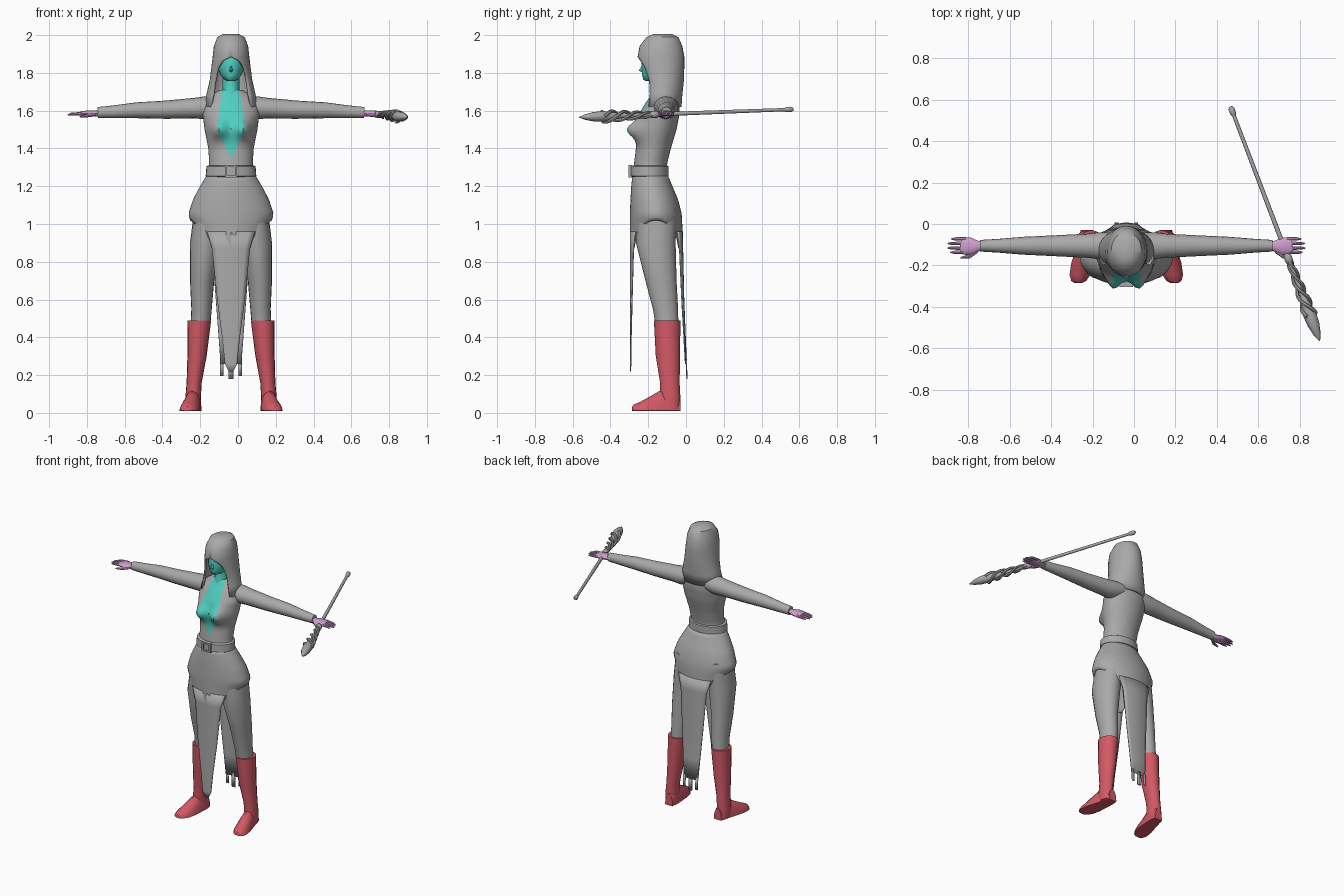
import bpy, bmesh
from math import sin, cos, pi, exp, radians
from mathutils import Vector

if "Cube" in bpy.data.objects:
    bpy.data.objects.remove(bpy.data.objects["Cube"])

CX = -0.037  # body axis; all parts are laid out relative to it
parts = []


def material(name, rgb):
    m = bpy.data.materials.new(name)
    m.use_nodes = True
    m.diffuse_color = (*rgb, 1)
    m.node_tree.nodes["Principled BSDF"].inputs["Base Color"].default_value = (*rgb, 1)
    return m


GREY = material("cloth grey", (0.40, 0.40, 0.40))
TEAL = material("skin teal", (0.08, 0.62, 0.53))
RED = material("boot red", (0.65, 0.10, 0.13))
LILAC = material("hand lilac", (0.60, 0.34, 0.60))


def loft(name, rings, mat, closed=True, caps=True, thick=0):
    """Skin a list of equal-length rings or strips."""
    bm = bmesh.new()
    rows = [[bm.verts.new(p) for p in r] for r in rings]
    n = len(rows[0])
    for a, b in zip(rows, rows[1:]):
        for i in range(n if closed else n - 1):
            k = (i + 1) % n
            bm.faces.new((a[i], a[k], b[k], b[i]))
    if closed and caps:
        bm.faces.new(rows[0])
        bm.faces.new(rows[-1])
    bmesh.ops.remove_doubles(bm, verts=bm.verts, dist=0.0002)
    bmesh.ops.recalc_face_normals(bm, faces=bm.faces)
    me = bpy.data.meshes.new(name)
    bm.to_mesh(me)
    bm.free()
    me.materials.append(mat)
    ob = bpy.data.objects.new(name, me)
    ob.location.x = CX
    bpy.context.collection.objects.link(ob)
    if thick:
        mod = ob.modifiers.new("thickness", "SOLIDIFY")
        mod.thickness = thick
        mod.offset = 0
    parts.append(ob)
    return ob


def interp(rows, z):
    """Linear lookup in rows sorted from high to low first value."""
    z = min(max(z, rows[-1][0]), rows[0][0])
    for a, b in zip(rows, rows[1:]):
        if z >= b[0]:
            f = (a[0] - z) / (a[0] - b[0])
            return [p + (q - p) * f for p, q in zip(a, b)]


def oval(z, front, back, rx, x=0, n=24, gap=0):
    """Horizontal ring; gap leaves an opening at the front."""
    cy, ry = (front + back) / 2, (back - front) / 2
    out = []
    for i in range(n):
        a = gap + (2 * pi - 2 * gap) * i / (n - 1) if gap is not None else 2 * pi * i / n
        out.append(Vector((x + rx * sin(a), cy - ry * cos(a), z)))
    return out


def tube(name, rows, mat, n=10):
    """Rows of (point, side radius, up radius) along a mostly level path."""
    pts = [Vector(r[0]) for r in rows]
    rings = []
    for i, (p, ra, rb) in enumerate(rows):
        t = (pts[min(i + 1, len(pts) - 1)] - pts[max(i - 1, 0)]).normalized()
        u = t.cross(Vector((0, 0, 1))).normalized()
        v = u.cross(t)
        rings.append([pts[i] + u * ra * cos(2 * pi * k / n) + v * rb * sin(2 * pi * k / n)
                      for k in range(n)])
    return loft(name, rings, mat)


# Torso with bust, then an open neckline cut into its front
body = [(1.71, -.17, -.06, .06), (1.68, -.185, -.045, .11), (1.64, -.215, -.035, .145),
        (1.58, -.25, -.035, .15), (1.50, -.26, -.05, .14), (1.40, -.265, -.08, .12),
        (1.32, -.275, -.10, .115), (1.25, -.28, -.10, .125)]
rings = []
for j in range(30):
    ring = oval(*interp(body, 1.71 - .46 * j / 29), n=40, gap=None)
    for p in ring:
        if p.y < -.15:
            p.y -= sum(.065 * exp(-((p.x - b) / .045) ** 2 - ((p.z - 1.5) / .05) ** 2)
                       for b in (-.065, .065))
    rings.append(ring)
torso = loft("torso", rings, GREY)
torso.data.materials.append(TEAL)
bm = bmesh.new()
bm.from_mesh(torso.data)
cuts = [(.04, 1.76, .075, 1.5), (.075, 1.5, 0, 1.35)]
for x0, z0, x1, z1 in cuts:
    for s in (-1, 1):
        bmesh.ops.bisect_plane(bm, geom=bm.verts[:] + bm.edges[:] + bm.faces[:],
                               plane_co=(s * x0, 0, z0), plane_no=(z0 - z1, 0, s * (x1 - x0)))
for f in bm.faces:
    c = f.calc_center_median()
    inside = all(abs(c.x) < x0 + (x1 - x0) * (z0 - c.z) / (z0 - z1) for x0, z0, x1, z1 in cuts)
    f.material_index = int(inside and c.y < -.13)
bm.to_mesh(torso.data)
bm.free()

# Neck, face and nose
loft("neck", [oval(z, f, -.07, .045, gap=None) for z, f in ((1.80, -.17), (1.73, -.17), (1.66, -.19))], TEAL)
face = [(1.92, -.215, -.07, .065), (1.87, -.235, -.06, .07), (1.83, -.234, -.06, .07),
        (1.79, -.233, -.08, .056), (1.765, -.226, -.10, .036), (1.757, -.215, -.12, .018)]
loft("face", [oval(*r, gap=None) for r in face], TEAL)
loft("nose", [oval(z, f, -.21, r, n=8, gap=None)
              for z, f, r in ((1.845, -.23, .004), (1.812, -.25, .010), (1.803, -.23, .008))], TEAL)

# Hood, open at the face and draping over the shoulders
hood = [(2.0, -.14, -.14, 0, 0), (2.0, -.17, -.075, .04, 0), (1.985, -.205, -.045, .068, 0),
        (1.94, -.24, -.025, .085, 0), (1.885, -.25, -.015, .091, 0), (1.865, -.249, -.015, .094, 25),
        (1.83, -.245, -.015, .098, 42), (1.76, -.23, -.017, .107, 50),
        (1.69, -.22, -.025, .123, 48), (1.62, -.23, -.03, .137, 50)]
loft("hood", [oval(z, f, b, rx, n=33, gap=radians(g)) for z, f, b, rx, g in hood],
     GREY, closed=False, thick=.012)

# Belt and square buckle frame
belt = [(1.31, -.285, -.10, .122), (1.305, -.294, -.092, .13),
        (1.255, -.296, -.092, .134), (1.25, -.285, -.10, .128)]
loft("belt", [oval(*r, n=32, gap=None) for r in belt], GREY)
frame = [[Vector((x * w, y, 1.28 + z * w)) for x, z in ((-1, -1), (1, -1), (1, 1), (-1, 1))]
         for w, y in ((.033, -.285), (.033, -.305), (.022, -.305), (.022, -.285))]
loft("buckle", frame, GREY, caps=False)

# Flared skirt with a dipping hem
flare = [(1.26, -.28, -.10, .125), (1.20, -.287, -.075, .16), (1.13, -.291, -.045, .198),
         (1.05, -.294, -.025, .224), (.98, -.294, -.022, .198), (.86, -.294, -.018, .185)]
hem = [(1, 1.02), (.85, .985), (.7, .97), (.5, .87), (0, .85)]
rings = []
for j in range(13):
    ring = []
    for i in range(48):
        a = 2 * pi * i / 48
        low = interp(hem, abs(sin(a)))[1]
        z, f, b, rx = interp(flare, 1.26 + (low - 1.26) * j / 12)
        ring.append(Vector((rx * sin(a), (f + b) / 2 - (b - f) / 2 * cos(a), z)))
    rings.append(ring)
loft("skirt", rings, GREY, caps=False, thick=.006)


# Long hanging panels, front and back, with three tails behind
def panel(name, rows, bow):
    loft(name, [[Vector((w * k / 4, y + bow * (w * k / 4) ** 2, z)) for k in range(-4, 5)]
                for z, w, y in rows], GREY, closed=False, thick=.006)


panel("front_panel", [(.96, .125, -.294), (.87, .1, -.294), (.6, .073, -.294),
                      (.4, .047, -.294), (.26, .032, -.294), (.22, .012, -.294)], 1.6)
panel("back_panel", [(.96, .125, -.02), (.87, .1, -.018), (.6, .08, -.012),
                     (.4, .065, -.004), (.26, .055, .002)], -1.6)
for x, low, w in ((-.048, .195, .009), (0, .18, .013), (.048, .195, .009)):
    loft("panel_tail", [[Vector((x - w, y, z)), Vector((x + w, y, z))]
                        for z, y in ((.28, .001), (low, .005))], GREY, closed=False, thick=.006)

# Limbs, built once per side
leg = [(1.08, -.26, -.05, .085, .11), (.9, -.265, -.055, .082, .135), (.7, -.215, -.05, .064, .153),
       (.55, -.175, -.042, .054, .156), (.46, -.16, -.04, .052, .162)]
shaft = [(.49, -.17, -.03, .063, .168), (.3, -.16, -.031, .051, .180),
         (.16, -.137, -.034, .040, .195), (.09, -.14, -.03, .041, .2), (.02, -.14, -.03, .04, .2)]
foot = [(-.028, .19, .03, .08), (-.07, .193, .038, .11), (-.13, .203, .045, .11),
        (-.19, .214, .052, .075), (-.245, .224, .05, .045), (-.275, .23, .036, .033),
        (-.285, .232, .018, .022)]
sleeve = [(.08, .065, .05, 1.625), (.14, .064, .06, 1.615), (.19, .058, .055, 1.613),
          (.35, .05, .048, 1.605), (.5, .043, .042, 1.602), (.62, .033, .034, 1.594),
          (.705, .028, .029, 1.59)]
palm = [(.69, .018, .015, -.105), (.72, .028, .017, -.107), (.75, .042, .017, -.108),
        (.785, .042, .013, -.106), (.80, .034, .009, -.104)]
for s, side in ((1, "left"), (-1, "right")):
    loft(side + "_leg", [oval(z, f, b, r, s * x, 20, None) for z, f, b, r, x in leg], GREY)
    loft(side + "_boot_shaft", [oval(z, f, b, r, s * x, 16, None) for z, f, b, r, x in shaft], RED)
    loft(side + "_boot_foot",
         [[Vector((s * x + w * cos(2 * pi * k / 12), y, max(.01, .012 + h * sin(2 * pi * k / 12))))
           for k in range(12)] for y, x, w, h in foot], RED)
    tube(side + "_sleeve", [((s * x, -.105, z), ra, rb) for x, ra, rb, z in sleeve], GREY, 16)
    tube(side + "_palm", [((s * x, y, 1.585), ra, rb) for x, ra, rb, y in palm], LILAC, 12)
    for y, tip in ((-.072, .845), (-.094, .862), (-.116, .864), (-.137, .85)):
        tube(side + "_finger", [((s * .775, y, 1.585), .009, .009),
                                ((s * (tip - .02), y, 1.582), .008, .008),
                                ((s * tip, y, 1.578), .003, .003)], LILAC, 8)
    tube(side + "_thumb", [((s * .725, -.13, 1.58), .012, .011), ((s * .76, -.157, 1.574), .01, .009),
                           ((s * .80, -.164, 1.568), .004, .004)], LILAC, 8)

# Staff: rod, leaf-shaped head, binding and twisted vines
tip, tail = Vector((.934, -.565, 1.565)), Vector((.503, .567, 1.607))
axis = tail - tip


def along(name, rows, n=10):
    tube(name, [(tip + axis * t, ra, rb) for t, ra, rb in rows], GREY, n)


along("staff_rod", [(.1, .011, .011), (.5, .011, .011), (.97, .009, .009)])
along("staff_knob", [(.96, .009, .009), (.97, .014, .014), (.99, .015, .015), (1, .008, .008)])
along("staff_head", [(0, .002, .002), (.03, .018, .016), (.07, .029, .026), (.11, .032, .029),
                     (.15, .024, .022), (.2, .012, .012)])
along("staff_collar", [(.33, .01, .01), (.34, .019, .019), (.36, .02, .02), (.375, .01, .01)])
u = axis.cross(Vector((0, 0, 1))).normalized()
v = u.cross(axis).normalized()
for k in range(3):
    rows = []
    for i in range(25):
        f = i / 24
        a = 2 * pi * (k / 3 + 1.3 * f)
        r = .030 - .018 * f
        rows.append((tip + axis * (.11 + .23 * f) + (u * cos(a) + v * sin(a)) * r,
                     .010 - .003 * f, .010 - .003 * f))
    tube("staff_vine", rows, GREY, 7)

# Smooth shading with kept creases
bpy.ops.object.select_all(action="DESELECT")
for ob in parts:
    ob.select_set(True)
bpy.context.view_layer.objects.active = torso
bpy.ops.object.shade_smooth_by_angle(angle=radians(40))
